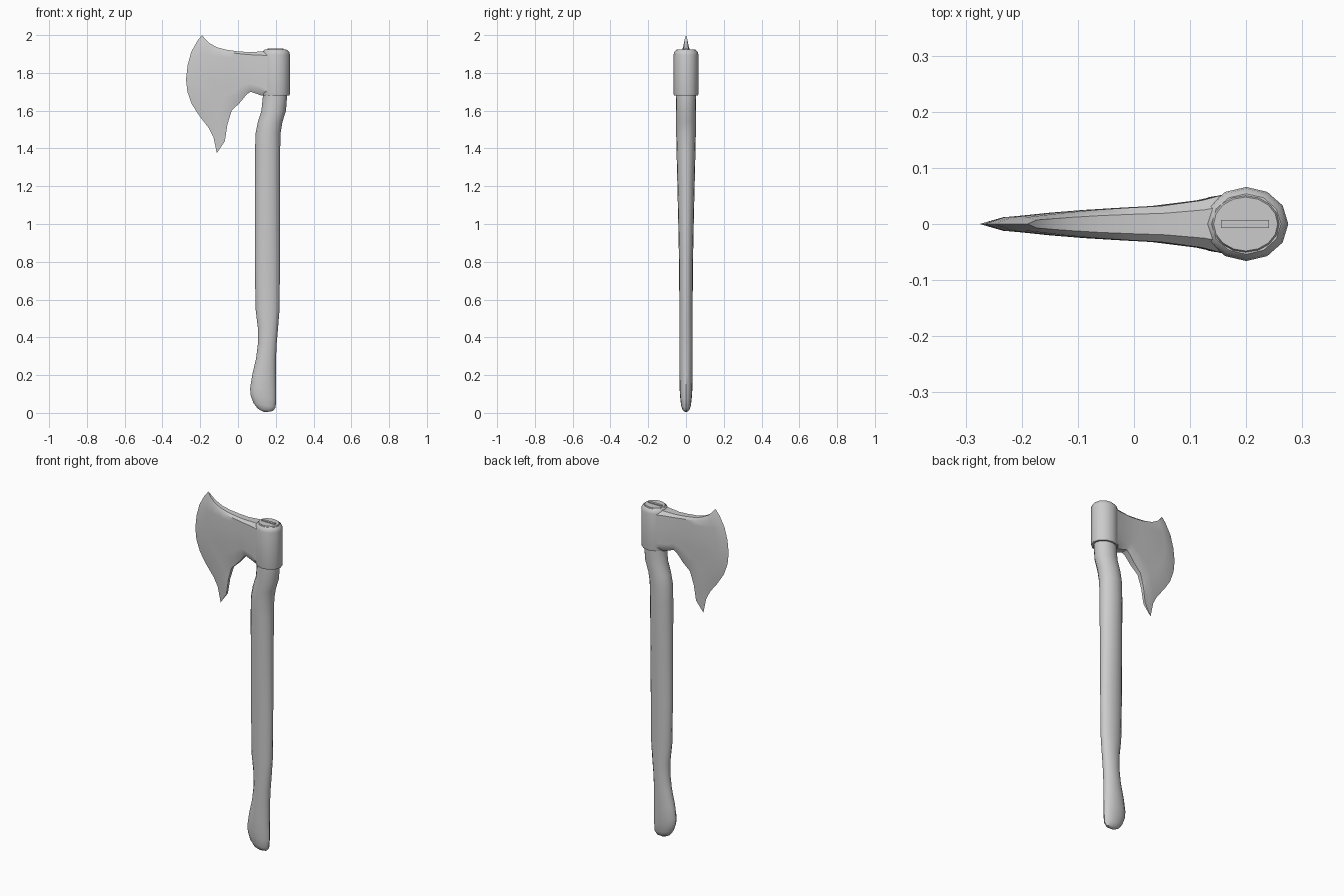
import bpy, bmesh, math
from mathutils import Vector

if "Cube" in bpy.data.objects:
    bpy.data.objects.remove(bpy.data.objects["Cube"])


def loft(name, rings, angle=40):
    """Skin a list of equal-length closed rings and cap both ends."""
    bm = bmesh.new()
    loops = [[bm.verts.new(p) for p in ring] for ring in rings]
    n = len(loops[0])
    for a, b in zip(loops, loops[1:]):
        for i in range(n):
            bm.faces.new((a[i], a[(i + 1) % n], b[(i + 1) % n], b[i]))
    bm.faces.new(loops[0][::-1])
    bm.faces.new(loops[-1])
    bmesh.ops.remove_doubles(bm, verts=bm.verts, dist=0.0005)
    bmesh.ops.recalc_face_normals(bm, faces=bm.faces)
    mesh = bpy.data.meshes.new(name)
    bm.to_mesh(mesh)
    bm.free()
    obj = bpy.data.objects.new(name, mesh)
    bpy.context.collection.objects.link(obj)
    bpy.ops.object.select_all(action='DESELECT')
    obj.select_set(True)
    bpy.context.view_layer.objects.active = obj
    bpy.ops.object.shade_smooth_by_angle(angle=math.radians(angle))
    return obj


def oval(x0, x1, ry, z, n, tilt=0.0):
    cx, rx = (x0 + x1) / 2, (x1 - x0) / 2
    return [(cx + rx * math.cos(t), ry * math.sin(t), z - tilt * math.cos(t))
            for t in (2 * math.pi * i / n for i in range(n))]


# Handle: left x, right x, half depth, height, tilt of the section
stations = [
    (.135, .160, .006, .006, 0), (.105, .185, .018, .016, .006),
    (.082, .199, .026, .040, .012), (.067, .202, .031, .085, .008),
    (.064, .202, .034, .13, 0), (.075, .201, .035, .20, 0),
    (.096, .201, .035, .29, 0), (.106, .205, .035, .37, 0),
    (.105, .212, .035, .45, 0), (.093, .220, .035, .55, 0),
    (.089, .222, .037, .80, 0), (.089, .222, .042, 1.05, 0),
    (.090, .223, .050, 1.38, 0), (.093, .225, .052, 1.48, 0),
    (.105, .235, .053, 1.54, 0), (.124, .254, .053, 1.60, 0),
    (.132, .260, .054, 1.68, 0), (.136, .262, .053, 1.915, 0),
    (.142, .256, .048, 1.925, 0)]
loft("handle", [oval(a, b, ry, z, 16, t) for a, b, ry, z, t in stations])

# Eye collar around the top of the handle
loft("head_collar", [oval(*s, 12) for s in (
    (.127, .273, .064, 1.68), (.125, .275, .066, 1.69),
    (.125, .275, .066, 1.895), (.128, .272, .063, 1.91), (.138, .262, .054, 1.92))])

# Wedge in the end of the handle
loft("wedge", [[(.155, -.007, z), (.241, -.007, z), (.241, .007, z), (.155, .007, z)]
               for z in (1.88, 1.93)])

# Blade outline: top edge, beard edge and cutting edge as (x, z)
top = [(.17, 1.915), (.125, 1.913), (.055, 1.91), (0, 1.914), (-.06, 1.922),
       (-.11, 1.935), (-.15, 1.957), (-.173, 1.978), (-.19, 2.0)]
beard = [(.17, 1.68), (.125, 1.68), (.066, 1.70), (.045, 1.685), (.008, 1.64),
         (-.034, 1.60), (-.056, 1.526), (-.07, 1.437), (-.112, 1.375)]
edge = [(-.19, 2.0), (-.215, 1.97), (-.248, 1.91), (-.267, 1.84), (-.275, 1.765),
        (-.268, 1.70), (-.245, 1.635), (-.203, 1.57), (-.156, 1.51),
        (-.13, 1.46), (-.112, 1.375)]
top, beard, edge = ([Vector(p) for p in c] for c in (top, beard, edge))
half_thick = [.055, .042, .032, .029, .025, .020, .015, .012, 0]

# Fill the outline with a blended patch, then thicken it to both sides
cols, rows = len(top) - 1, len(edge) - 1
rings = []
for i, w in enumerate(half_thick):
    u = i / cols
    side = []
    for j in range(rows + 1):
        v = j / rows
        root = top[0].lerp(beard[0], v)
        p = (top[i].lerp(beard[i], v) + root.lerp(edge[j], u)
             - root.lerp(edge[0].lerp(edge[-1], v), u))
        side.append((p.x, w * (.6 if j in (0, rows) else 1), p.y))
    rings.append(side + [(x, -y, z) for x, y, z in reversed(side)])
bm_blade = loft("blade", rings[:-1] + [rings[-1]], 35)
